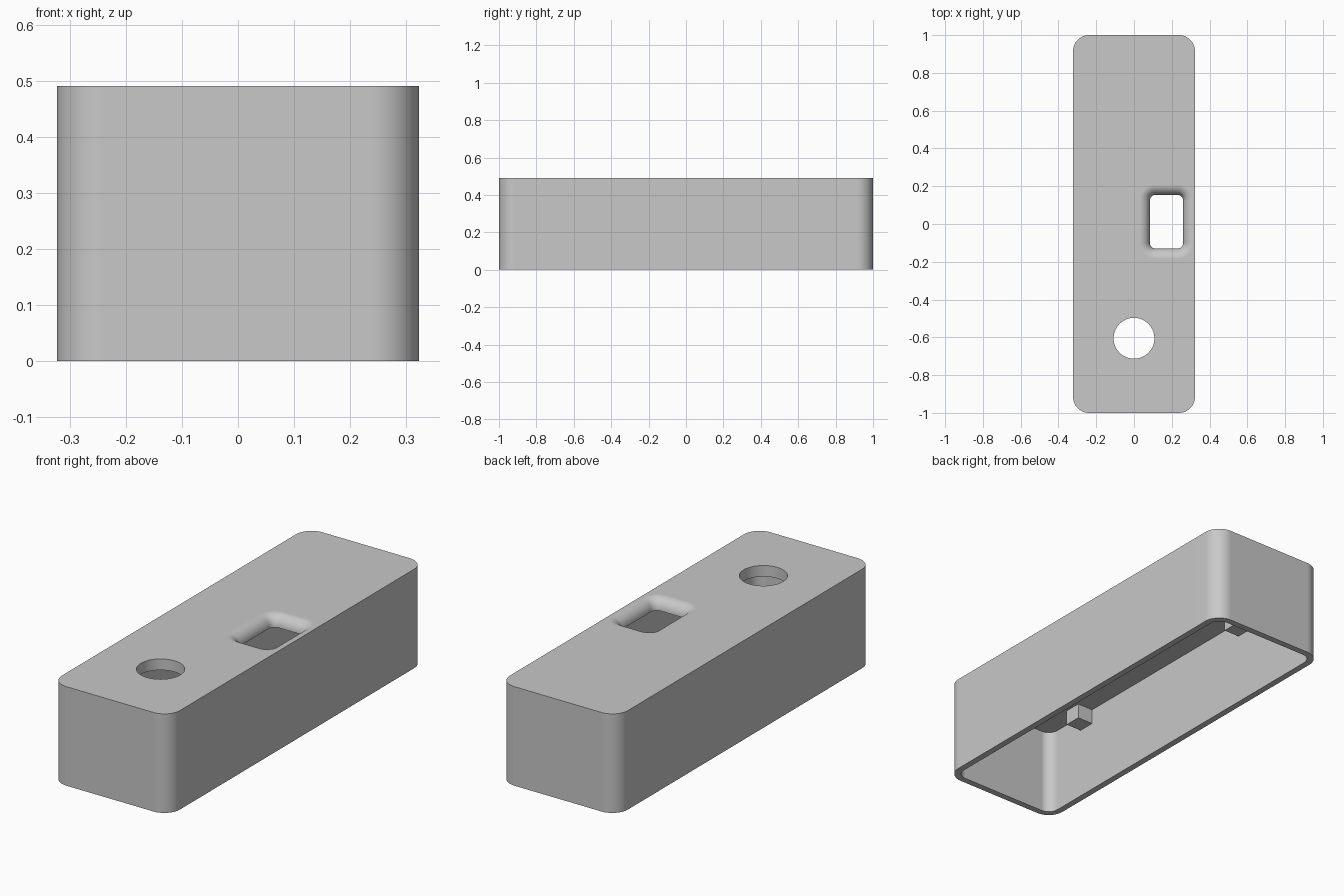
import bpy, bmesh, math

if "Cube" in bpy.data.objects:
    bpy.data.objects.remove(bpy.data.objects["Cube"])

HX, HY, H = 0.323, 1.0, 0.49      # half width, half length, height
WALL, CEIL = 0.032, 0.435         # wall thickness, underside of the top plate
FILLET = H - CEIL                 # roundover of the button window

grey = bpy.data.materials.new("light grey")
grey.diffuse_color = (0.58, 0.58, 0.58, 1)
grey.use_nodes = True
grey.node_tree.nodes["Principled BSDF"].inputs["Base Color"].default_value = grey.diffuse_color


def rounded_rect(cx, cy, hx, hy, r, seg=10):
    """Outline of a rectangle with round corners, counter-clockwise."""
    pts = []
    for k, (sx, sy) in enumerate([(1, 1), (-1, 1), (-1, -1), (1, -1)]):
        for i in range(seg + 1):
            a = math.pi / 2 * (k + i / seg)
            pts.append((cx + sx * (hx - r) + r * math.cos(a),
                        cy + sy * (hy - r) + r * math.sin(a)))
    return pts


def loft(name, rings):
    """Closed solid through a stack of (outline, z) rings."""
    bm = bmesh.new()
    loops = [[bm.verts.new((x, y, z)) for x, y in pts] for pts, z in rings]
    n = len(loops[0])
    for lo, hi in zip(loops, loops[1:]):
        for i in range(n):
            j = (i + 1) % n
            bm.faces.new((lo[i], lo[j], hi[j], hi[i]))
    bm.faces.new(loops[0][::-1])
    bm.faces.new(loops[-1])
    bmesh.ops.recalc_face_normals(bm, faces=bm.faces)
    me = bpy.data.meshes.new(name)
    bm.to_mesh(me)
    bm.free()
    me.materials.append(grey)
    ob = bpy.data.objects.new(name, me)
    bpy.context.collection.objects.link(ob)
    return ob


def activate(ob):
    bpy.ops.object.select_all(action='DESELECT')
    ob.select_set(True)
    bpy.context.view_layer.objects.active = ob


def cut(ob, cutter):
    activate(ob)
    mod = ob.modifiers.new("cut", 'BOOLEAN')
    mod.operation, mod.solver, mod.object = 'DIFFERENCE', 'EXACT', cutter
    bpy.ops.object.modifier_apply(modifier=mod.name)
    bpy.data.objects.remove(cutter)


# Outer case, open underneath
outer = rounded_rect(0, 0, HX, HY, 0.085)
case = loft("case", [(outer, 0), (outer, H)])
inner = rounded_rect(0, 0, HX - WALL, HY - WALL, 0.085 - WALL)
cut(case, loft("cavity_cutter", [(inner, -0.1), (inner, CEIL)]))

# Round hole in the top
circle = [(0.108 * math.cos(2 * math.pi * i / 64),
           -0.605 + 0.108 * math.sin(2 * math.pi * i / 64)) for i in range(64)]
cut(case, loft("round_hole_cutter", [(circle, CEIL - 0.1), (circle, H + 0.1)]))


# Window with a rounded-over rim
def window(grow):
    return rounded_rect(0.172, 0.012, 0.088 + grow, 0.142 + grow, 0.03 + grow, 8)


rings = [(window(0), CEIL - 0.1)]
for i in range(11):
    a = math.pi / 2 * i / 10
    rings.append((window(FILLET * (1 - math.cos(a))), CEIL + FILLET * math.sin(a)))
rings.append((window(FILLET), H + 0.1))
cut(case, loft("window_cutter", rings))

activate(case)
bpy.ops.object.shade_smooth_by_angle(angle=math.radians(30))
weighted = case.modifiers.new("weighted_normals", 'WEIGHTED_NORMAL')
weighted.keep_sharp = True

# Mounting posts hanging from the ceiling along both long walls
for side, sx in (("left", -1), ("right", 1)):
    for end, cy in (("front", -0.70), ("back", 0.47)):
        x0, x1 = sorted((sx * 0.205, sx * 0.295))
        y0, y1 = cy - 0.043, cy + 0.043
        square = [(x0, y0), (x1, y0), (x1, y1), (x0, y1)]
        loft(f"post_{end}_{side}", [(square, 0.36), (square, CEIL + 0.005)])
